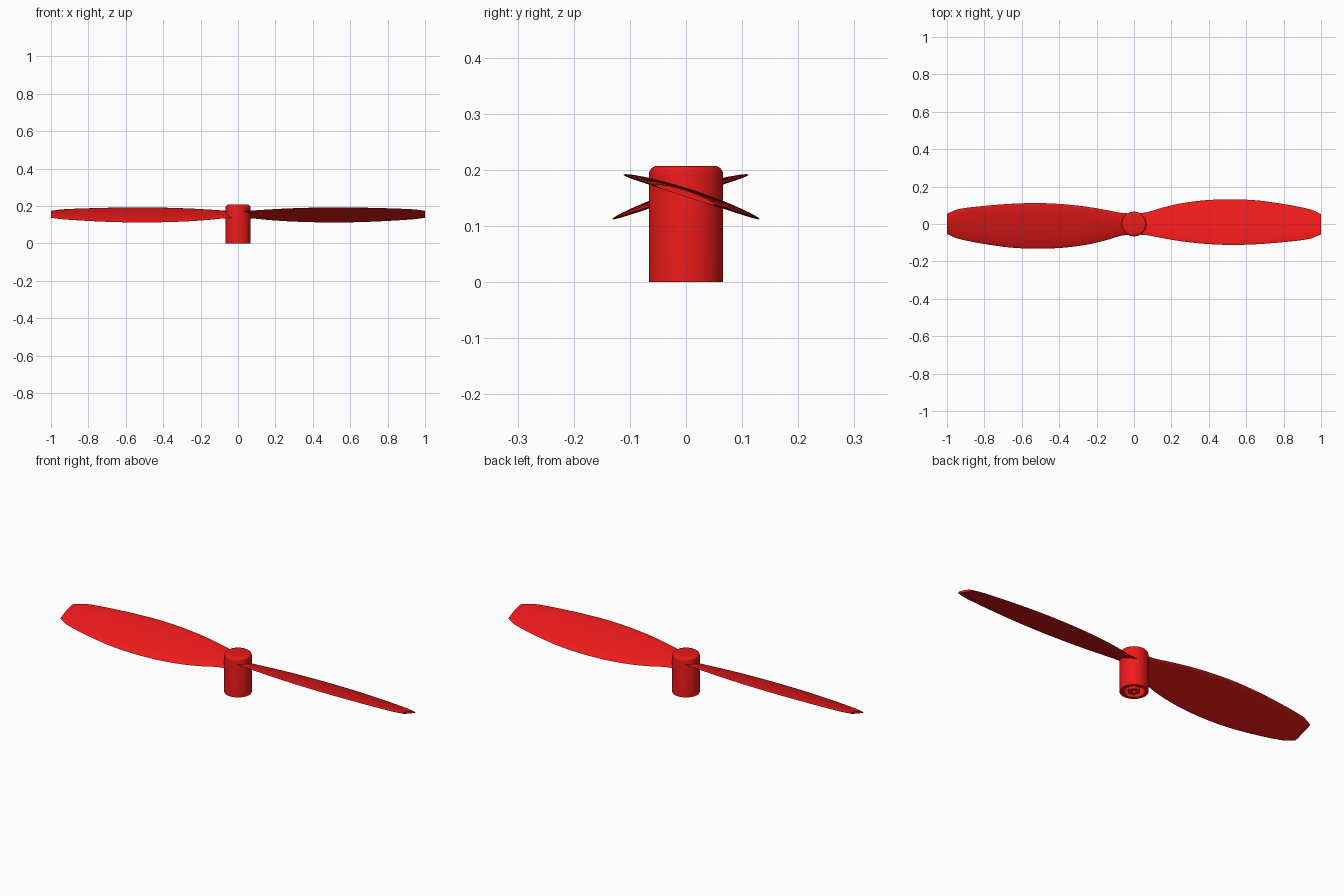
import bpy, bmesh, math

if "Cube" in bpy.data.objects:
    bpy.data.objects.remove(bpy.data.objects["Cube"])

red = bpy.data.materials.new("red")
red.diffuse_color = (0.85, 0.01, 0.01, 1)
red.use_nodes = True
red.node_tree.nodes["Principled BSDF"].inputs["Base Color"].default_value = red.diffuse_color


def finish(bm, name, angle):
    bmesh.ops.recalc_face_normals(bm, faces=bm.faces)
    mesh = bpy.data.meshes.new(name)
    bm.to_mesh(mesh)
    bm.free()
    mesh.materials.append(red)
    ob = bpy.data.objects.new(name, mesh)
    bpy.context.collection.objects.link(ob)
    bpy.ops.object.select_all(action='DESELECT')
    ob.select_set(True)
    bpy.context.view_layer.objects.active = ob
    bpy.ops.object.shade_smooth_by_angle(angle=math.radians(angle))
    return ob


def skin(bm, rings, closed):
    """Bridge neighbouring rings of vertices with quads."""
    pairs = list(zip(rings, rings[1:]))
    if closed:
        pairs.append((rings[-1], rings[0]))
    for a, b in pairs:
        n = len(a)
        for i in range(n):
            j = (i + 1) % n
            bm.faces.new((a[i], a[j], b[j], b[i]))


# Hub: turned profile (radius, height) with rounded top, hollow base and shaft boss
def make_hub():
    R, H, B, sides = 0.066, 0.207, 0.015, 64
    profile = [(0.011, 0.11), (0.011, 0.0), (0.028, 0.0), (0.028, 0.11),
               (0.05, 0.11), (0.05, 0.0), (R, 0.0)]
    for k in range(7):
        a = math.pi / 2 * k / 6
        profile.append((R - B + B * math.cos(a), H - B + B * math.sin(a)))
    bm = bmesh.new()
    rings = [[bm.verts.new((r * math.cos(2 * math.pi * i / sides),
                            r * math.sin(2 * math.pi * i / sides), z))
              for i in range(sides)] for r, z in profile]
    skin(bm, rings, False)
    bm.faces.new(rings[0])
    bm.faces.new(rings[-1])
    finish(bm, "hub", 35)


# Plan outline of one blade: x, rear edge y, front edge y
PLAN = [(0.0, -0.056, 0.056), (0.07, -0.06, 0.063), (0.15, -0.075, 0.087),
        (0.25, -0.092, 0.110), (0.38, -0.106, 0.127), (0.52, -0.112, 0.132),
        (0.66, -0.108, 0.126), (0.80, -0.097, 0.107), (0.90, -0.086, 0.088),
        (0.95, -0.077, 0.076)]
TIP = (1.0, -0.055, 0.053)


def smooth_stations(pts, steps):
    """Catmull-Rom interpolation through the stations."""
    out = []
    for i in range(len(pts) - 1):
        quad = (pts[max(i - 1, 0)], pts[i], pts[i + 1], pts[min(i + 2, len(pts) - 1)])
        for s in range(steps):
            t = s / steps
            out.append(tuple(0.5 * (2 * b + (c - a) * t + (2 * a - 5 * b + 4 * c - d) * t * t
                                    + (3 * b - a - 3 * c + d) * t ** 3)
                             for a, b, c, d in zip(*quad)))
    return out + [pts[-1]]


# Blade: pitched, cambered lens section lofted along the plan
def make_blade(name, sign):
    bm = bmesh.new()
    rings = []
    n = 24
    for x, lo, hi in smooth_stations(PLAN, 3) + [TIP]:
        mid, half = (lo + hi) / 2, (hi - lo) / 2
        ring = []
        for i in range(n):
            a = 2 * math.pi * i / n
            u = math.cos(a)
            thick = (0.004 + 0.03 * half) * math.sin(a)
            camber = 0.045 * half * (1 - u * u)
            y = mid + half * u
            z = 0.155 - 0.325 * y + thick + camber
            ring.append(bm.verts.new((sign * x, sign * y, z)))
        rings.append(ring)
    skin(bm, rings, False)
    bm.faces.new(rings[0])
    bm.faces.new(rings[-1])
    finish(bm, name, 40)


make_hub()
make_blade("right_blade", 1)
make_blade("left_blade", -1)
